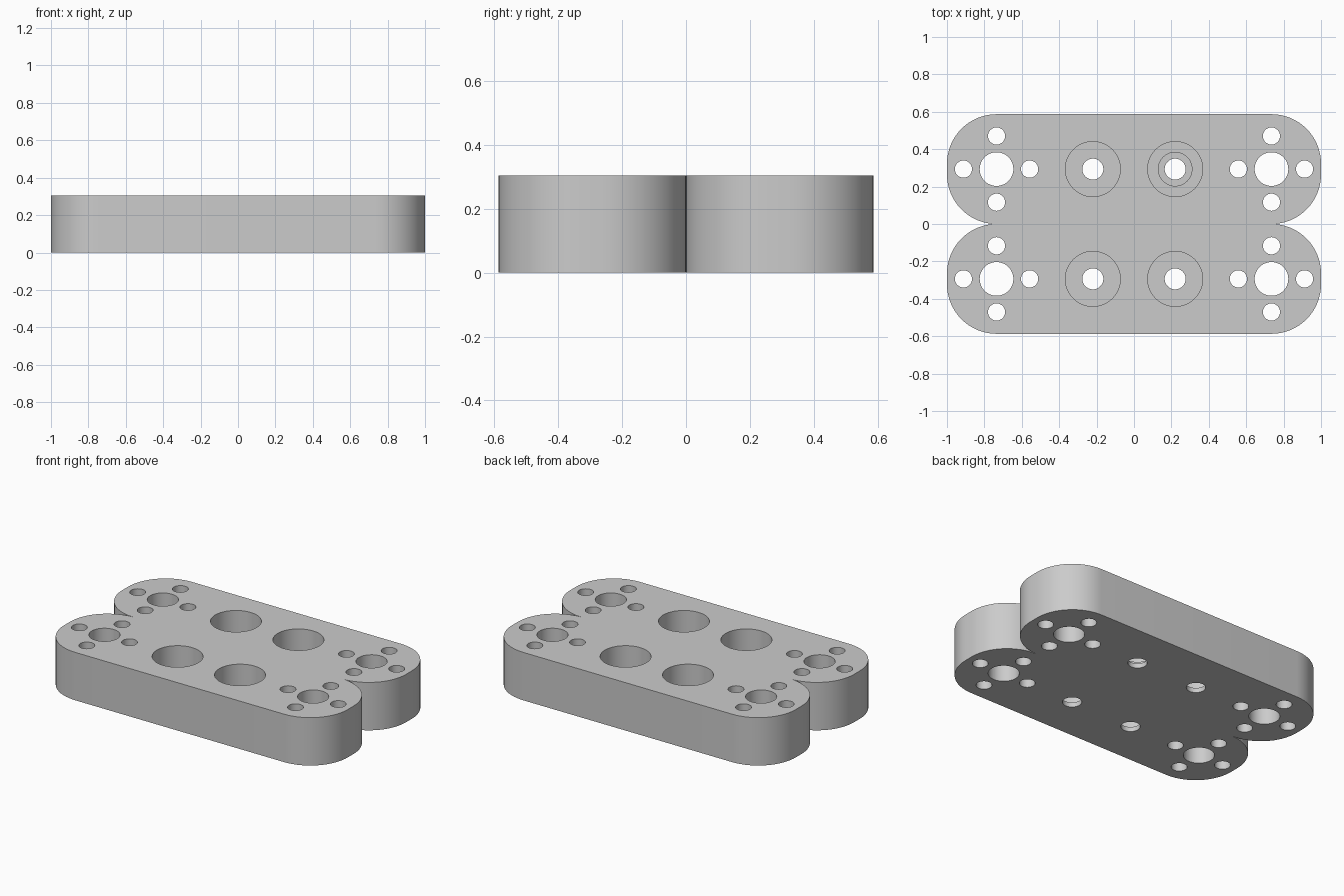
import bpy, bmesh
from math import sin, cos, pi, radians

cube = bpy.data.objects.get("Cube")
if cube:
    bpy.data.objects.remove(cube, do_unlink=True)

HEIGHT = 0.305
HALF = 0.2935            # half width of each lobe, also its centre offset in y
ROUND = 0.265            # corner radius
END_X = 1 - ROUND        # corner centres and end hole groups
FLAT = HALF - ROUND      # half of the short straight bit at each tip
STEPS = 16

grey = bpy.data.materials.new("plain grey")
grey.use_nodes = True
colour = (0.6, 0.6, 0.6, 1)
grey.diffuse_color = colour
grey.node_tree.nodes["Principled BSDF"].inputs["Base Color"].default_value = colour


def finish(bm, name):
    bmesh.ops.recalc_face_normals(bm, faces=bm.faces)
    mesh = bpy.data.meshes.new(name)
    bm.to_mesh(mesh)
    bm.free()
    obj = bpy.data.objects.new(name, mesh)
    mesh.materials.append(grey)
    bpy.context.collection.objects.link(obj)
    return obj


def bore(bm, x, y, profile, sides=48):
    """Closed stepped shaft: profile lists (radius, z) from bottom to top."""
    rings = [[bm.verts.new((x + r * cos(2 * pi * i / sides),
                            y + r * sin(2 * pi * i / sides), z))
              for i in range(sides)] for r, z in profile]
    for low, high in zip(rings, rings[1:]):
        for i in range(sides):
            j = (i + 1) % sides
            bm.faces.new((low[i], low[j], high[j], high[i]))
    bm.faces.new(rings[0][::-1])
    bm.faces.new(rings[-1])


# Double-lobed outline: right side going up, then its half-turn copy
right_side = []
for lobe in (-HALF, HALF):
    for start, shift in ((-90, -FLAT), (0, FLAT)):
        for i in range(STEPS + 1):
            a = radians(start + 90 * i / STEPS)
            right_side.append((END_X + ROUND * cos(a), lobe + shift + ROUND * sin(a)))
del right_side[2 * STEPS + 2]     # the lobes share the point where they meet
outline = right_side + [(-x, -y) for x, y in right_side]

# Solid plate
bm = bmesh.new()
base = bm.faces.new([bm.verts.new((x, y, 0)) for x, y in outline])
top = bmesh.ops.extrude_face_region(bm, geom=[base])["geom"]
bmesh.ops.translate(bm, vec=(0, 0, HEIGHT),
                    verts=[v for v in top if isinstance(v, bmesh.types.BMVert)])
plate = finish(bm, "double_mounting_plate")

# All holes as one cutter
LOW, HIGH = -0.1, HEIGHT + 0.1
FLOOR, LEDGE = 0.03, 0.06
bm = bmesh.new()
for sy in (-1, 1):
    y = sy * HALF
    for sx in (-1, 1):
        # end group: a main hole ringed by four screw holes
        x = sx * END_X
        bore(bm, x, y, [(0.09, LOW), (0.09, HIGH)])
        for dx, dy in ((1, 0), (-1, 0), (0, 1), (0, -1)):
            bore(bm, x + 0.177 * dx, y + 0.177 * dy, [(0.046, LOW), (0.046, HIGH)], 32)
        # deep counterbore, one of them with an extra step
        steps = [(0.056, LOW), (0.056, FLOOR)]
        if sx > 0 and sy > 0:
            steps += [(0.09, FLOOR), (0.09, LEDGE), (0.147, LEDGE)]
        else:
            steps += [(0.147, FLOOR)]
        bore(bm, sx * 0.22, y, steps + [(0.147, HIGH)])
cutter = finish(bm, "hole_cutter")
cutter.hide_render = True

# Cut the holes and shade
cut = plate.modifiers.new("holes", "BOOLEAN")
cut.operation = "DIFFERENCE"
cut.solver = "EXACT"
cut.object = cutter
bpy.ops.object.select_all(action="DESELECT")
plate.select_set(True)
bpy.context.view_layer.objects.active = plate
bpy.ops.object.modifier_apply(modifier=cut.name)
bpy.data.objects.remove(cutter, do_unlink=True)
bpy.ops.object.shade_smooth_by_angle(angle=radians(30))
